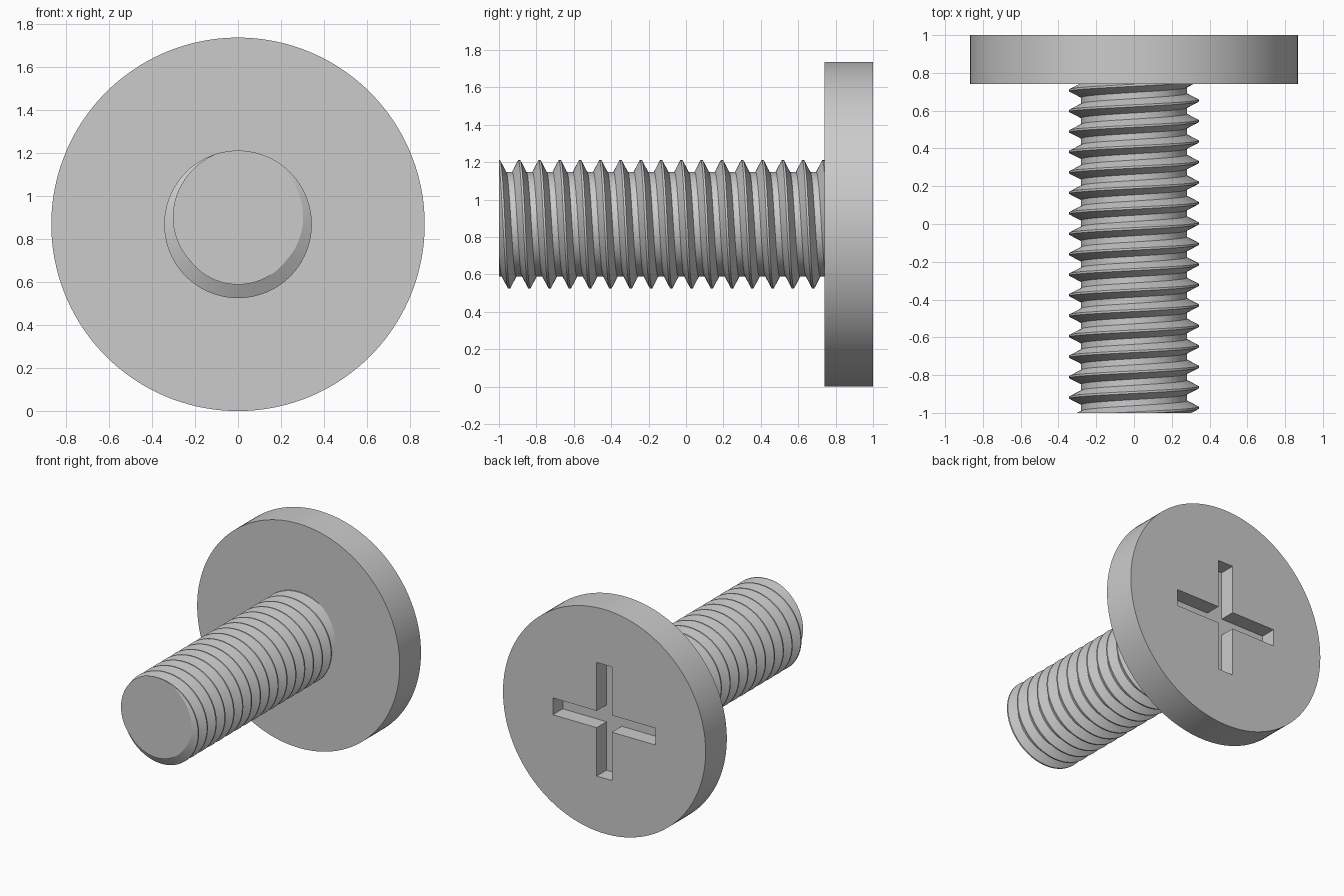
import bpy, bmesh
from math import pi, sin, cos, radians

cube = bpy.data.objects.get("Cube")
if cube:
    bpy.data.objects.remove(cube)

HEAD_R, HEAD_FRONT, BACK, TIP = 0.868, 0.74, 1.0, -1.0
CREST, ROOT, PITCH, STEPS = 0.343, 0.28, 0.1084, 96
AXIS_Z = HEAD_R

steel = bpy.data.materials.new("grey_steel")
steel.use_nodes = True
grey = (0.6, 0.6, 0.6, 1)
steel.diffuse_color = grey
steel.node_tree.nodes["Principled BSDF"].inputs["Base Color"].default_value = grey


def add_object(name, bm):
    bmesh.ops.recalc_face_normals(bm, faces=bm.faces)
    mesh = bpy.data.meshes.new(name)
    bm.to_mesh(mesh)
    bm.free()
    obj = bpy.data.objects.new(name, mesh)
    mesh.materials.append(steel)
    bpy.context.collection.objects.link(obj)
    return obj


def activate(obj):
    bpy.ops.object.select_all(action='DESELECT')
    obj.select_set(True)
    bpy.context.view_layer.objects.active = obj


def prism(name, outline, y0, y1):
    """Extrude an (x, z) outline along y."""
    bm = bmesh.new()
    face = bm.faces.new([bm.verts.new((x, y0, z + AXIS_Z)) for x, z in outline])
    out = bmesh.ops.extrude_face_region(bm, geom=[face])["geom"]
    moved = [v for v in out if isinstance(v, bmesh.types.BMVert)]
    bmesh.ops.translate(bm, verts=moved, vec=(0, y1 - y0, 0))
    return add_object(name, bm)


# Round head
segs = 160
head = prism("head", [(HEAD_R * sin(2 * pi * i / segs), HEAD_R * cos(2 * pi * i / segs))
                      for i in range(segs)], HEAD_FRONT, BACK)

# Cross-shaped driver recess
arm, half, depth = 0.44, 0.065, 0.12
cross = []
for q in range(4):
    c, s = cos(q * pi / 2), sin(q * pi / 2)
    for x, z in ((arm, -half), (arm, half), (half, half)):
        cross.append((x * c - z * s, x * s + z * c))
cutter = prism("recess_cutter", cross, BACK - depth, BACK + 0.1)
cut = head.modifiers.new("recess", 'BOOLEAN')
cut.operation, cut.solver, cut.object = 'DIFFERENCE', 'EXACT', cutter
activate(head)
bpy.ops.object.modifier_apply(modifier=cut.name)
bpy.data.objects.remove(cutter)

# Threaded shank: a right-handed helical profile, trimmed flat at both ends
profile = [(-0.05, CREST), (0.05, CREST), (0.35, ROOT), (0.65, ROOT)]
turns = int((HEAD_FRONT - TIP) / PITCH) + 4
bm = bmesh.new()
rows = []
for i in range(turns * STEPS + 1):
    a = 2 * pi * i / STEPS
    y = TIP + PITCH * (i / STEPS - 2)
    rows.append([bm.verts.new((r * sin(a), y + t * PITCH, AXIS_Z + r * cos(a)))
                 for t, r in profile])
for i in range(len(rows) - STEPS - 1):
    a, b = rows[i], rows[i + 1]
    lower = a + [rows[i + STEPS][0]]
    upper = b + [rows[i + 1 + STEPS][0]]
    for p in range(4):
        bm.faces.new((lower[p], lower[p + 1], upper[p + 1], upper[p]))
for y, direction in ((TIP, -1), (HEAD_FRONT + 0.01, 1)):
    res = bmesh.ops.bisect_plane(bm, geom=bm.verts[:] + bm.edges[:] + bm.faces[:],
                                 plane_co=(0, y, 0), plane_no=(0, direction, 0),
                                 clear_outer=True)
    rim = [e for e in res["geom_cut"] if isinstance(e, bmesh.types.BMEdge)]
    bmesh.ops.edgeloop_fill(bm, edges=rim)
shank = add_object("threaded_shank", bm)

for obj in (head, shank):
    activate(obj)
    bpy.ops.object.shade_smooth_by_angle(angle=radians(25))
